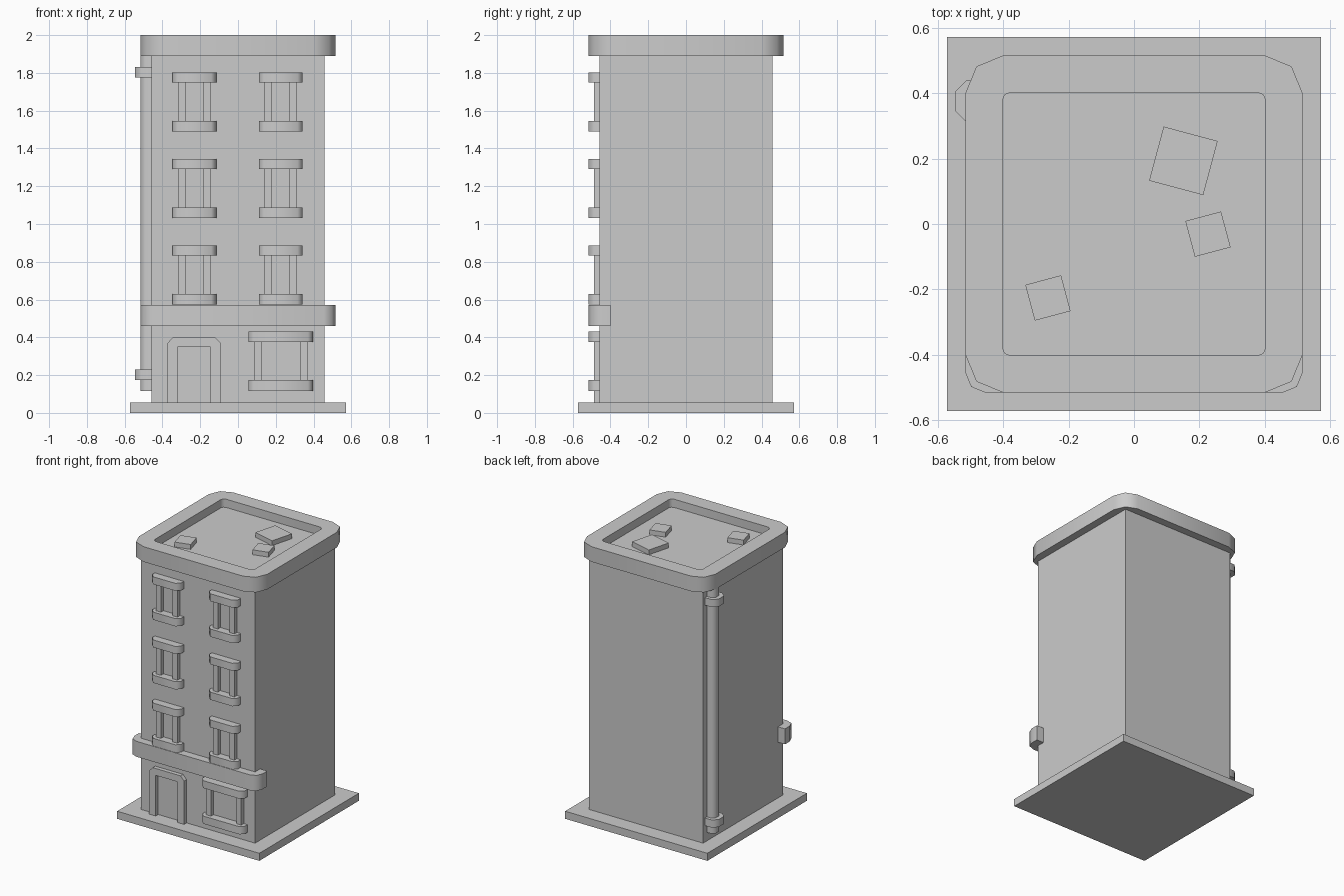
import bpy, bmesh
from math import sin, cos, pi, radians
from mathutils import Matrix

if "Cube" in bpy.data.objects:
    bpy.data.objects.remove(bpy.data.objects["Cube"])

WALL = 0.458


def rounded(x0, x1, y0, y1, radii=(0, 0, 0, 0), seg=1):
    """Counter-clockwise rectangle; radii for front-left, front-right, back-right, back-left."""
    pts = []
    corners = [(x0, y0, 1, 1), (x1, y0, -1, 1), (x1, y1, -1, -1), (x0, y1, 1, -1)]
    for i, ((x, y, sx, sy), r) in enumerate(zip(corners, radii)):
        if r == 0:
            pts.append((x, y))
            continue
        for k in range(seg + 1):
            a = pi + i * pi / 2 + k * pi / 2 / seg
            pts.append((x + sx * r + r * cos(a), y + sy * r + r * sin(a)))
    return pts


def finish(name, bm, smooth=False):
    bmesh.ops.recalc_face_normals(bm, faces=bm.faces)
    me = bpy.data.meshes.new(name)
    bm.to_mesh(me)
    bm.free()
    ob = bpy.data.objects.new(name, me)
    bpy.context.collection.objects.link(ob)
    if smooth:
        bpy.ops.object.select_all(action='DESELECT')
        ob.select_set(True)
        bpy.context.view_layer.objects.active = ob
        bpy.ops.object.shade_smooth_by_angle(angle=radians(50))
    return ob


def prism(name, pts, z0, z1, matrix=None, smooth=False):
    """Extrude a flat outline from z0 to z1."""
    bm = bmesh.new()
    f = bm.faces.new([bm.verts.new((x, y, z0)) for x, y in pts])
    r = bmesh.ops.extrude_face_region(bm, geom=[f])
    top = [v for v in r['geom'] if isinstance(v, bmesh.types.BMVert)]
    bmesh.ops.translate(bm, verts=top, vec=(0, 0, z1 - z0))
    if matrix:
        bm.transform(matrix)
    return finish(name, bm, smooth)


def ring(name, outer, inner, z0, z1):
    """Closed frame between two outlines with matching point counts."""
    bm = bmesh.new()
    loops = [[bm.verts.new((x, y, z)) for x, y in p]
             for p, z in ((outer, z0), (outer, z1), (inner, z1), (inner, z0))]
    n = len(outer)
    for a, b in zip(loops, loops[1:] + loops[:1]):
        for i in range(n):
            j = (i + 1) % n
            bm.faces.new((a[i], a[j], b[j], b[i]))
    return finish(name, bm, True)


def window(name, cx, half, z0, z1):
    """Sill, lintel and two jambs on the front wall."""
    for part, a, b in (("sill", z0, z0 + 0.056), ("lintel", z1 - 0.054, z1)):
        prism(f"{name}_{part}",
              rounded(cx - half, cx + half, -0.515, -0.45, (0.027, 0.027, 0, 0)), a, b, smooth=True)
    for side, s in (("left", -1), ("right", 1)):
        e0, e1 = sorted((cx + s * (half - 0.03), cx + s * (half - 0.069)))
        prism(f"{name}_{side}_jamb", rounded(e0, e1, -0.487, -0.45), z0 + 0.04, z1 - 0.04)


# ground slab and main block, whose top is the sunken roof deck
prism("base_slab", rounded(-0.571, 0.571, -0.571, 0.571), 0, 0.055)
prism("building_body", rounded(-WALL, WALL, -WALL, WALL), 0.05, 1.94)

# rounded roof parapet and shopfront ledge
ring("roof_parapet", rounded(-0.515, 0.515, -0.515, 0.515, (0.115,) * 4, 2),
     rounded(-0.402, 0.402, -0.402, 0.402, (0.025,) * 4, 2), 1.89, 2.0)
prism("front_ledge", rounded(-0.515, 0.515, -0.515, -0.40, (0.06, 0.06, 0, 0), 2),
      0.46, 0.572, smooth=True)

# three floors of paired windows, plus the wide shop window
for floor in range(3):
    for side, cx in (("left", -0.231), ("right", 0.226)):
        z = 0.574 + floor * 0.458
        window(f"floor_{floor + 1}_{side}_window", cx, 0.116, z, z + 0.312)
window("shop_window", 0.226, 0.171, 0.117, 0.43)

# door surround, drawn in x-z and extruded towards the front
door = [(-0.373, 0.05), (-0.373, 0.37), (-0.344, 0.40), (-0.121, 0.40), (-0.092, 0.37),
        (-0.092, 0.05), (-0.145, 0.05), (-0.145, 0.35), (-0.32, 0.35), (-0.32, 0.05)]
prism("door_frame", door, 0.45, 0.487, Matrix.Rotation(pi / 2, 4, 'X'))

# drainpipe with two brackets on the left wall
prism("drainpipe", rounded(-0.515, -0.45, 0.335, 0.415, (0.022, 0, 0, 0.022)), 0.117, 1.90, smooth=True)
for label, z in (("lower", 0.175), ("upper", 1.775)):
    prism(f"{label}_pipe_bracket",
          rounded(-0.546, -0.45, 0.312, 0.438, (0.033, 0, 0, 0.033)), z, z + 0.055, smooth=True)

# tilted hatches on the roof
for name, x, y, size, deg in (("large_roof_box", 0.151, 0.193, 0.171, -15),
                              ("small_roof_box", 0.226, -0.031, 0.113, 15),
                              ("corner_roof_box", -0.263, -0.226, 0.113, 15)):
    h = size / 2
    prism(name, rounded(-h, h, -h, h), 1.93, 1.975,
          Matrix.Translation((x, y, 0)) @ Matrix.Rotation(radians(deg), 4, 'Z'))
